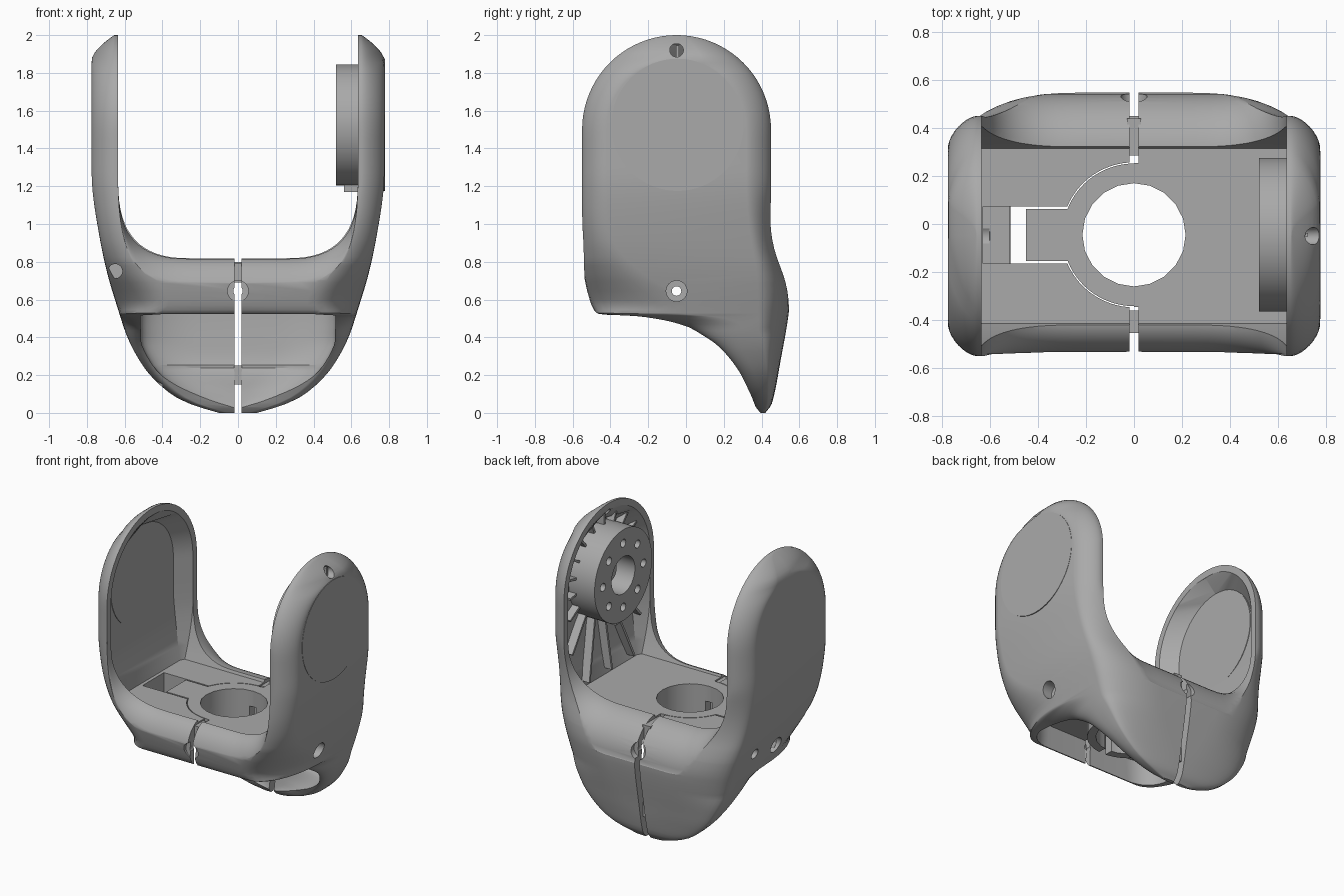
import bpy, bmesh
from math import sin, cos, pi, sqrt, radians, asin

if "Cube" in bpy.data.objects:
    bpy.data.objects.remove(bpy.data.objects["Cube"])

grey = bpy.data.materials.new("mid grey")
grey.use_nodes = True
grey.diffuse_color = (0.4, 0.4, 0.4, 1)
grey.node_tree.nodes["Principled BSDF"].inputs["Base Color"].default_value = (0.4, 0.4, 0.4, 1)

CY = -0.05          # y of the arm axis
HUB = (-0.045, 1.525)


def curve(table, z):
    """Smooth interpolation of (z, value) pairs."""
    if z <= table[0][0]:
        return table[0][1]
    if z >= table[-1][0]:
        return table[-1][1]
    i = max(k for k in range(len(table) - 1) if table[k][0] <= z)

    def slope(k):
        a, b = table[max(k - 1, 0)], table[min(k + 1, len(table) - 1)]
        return (b[1] - a[1]) / (b[0] - a[0])
    (z0, v0), (z1, v1) = table[i], table[i + 1]
    h = z1 - z0
    t = (z - z0) / h
    return ((2*t**3 - 3*t*t + 1) * v0 + (t**3 - 2*t*t + t) * h * slope(i)
            + (3*t*t - 2*t**3) * v1 + (t**3 - t*t) * h * slope(i + 1))


def loft(name, rings):
    """Closed solid through equal rings of points."""
    bm = bmesh.new()
    vs = [[bm.verts.new(p) for p in r] for r in rings]
    n = len(vs[0])
    for a, b in zip(vs, vs[1:]):
        for i in range(n):
            bm.faces.new((a[i], a[(i + 1) % n], b[(i + 1) % n], b[i]))
    bm.faces.new(vs[0])
    bm.faces.new(vs[-1])
    bmesh.ops.recalc_face_normals(bm, faces=bm.faces)
    me = bpy.data.meshes.new(name)
    bm.to_mesh(me)
    bm.free()
    me.materials.append(grey)
    ob = bpy.data.objects.new(name, me)
    bpy.context.collection.objects.link(ob)
    return ob


def turned(name, axis, u, v, steps, seg=32):
    """Stepped cylinder: steps are (position along axis, radius)."""
    place = {"x": lambda p, q, t: (t, p, q), "y": lambda p, q, t: (p, t, q),
             "z": lambda p, q, t: (p, q, t)}[axis]
    return loft(name, [[place(u + r*cos(2*pi*i/seg), v + r*sin(2*pi*i/seg), t)
                        for i in range(seg)] for t, r in steps])


def cylinder(name, axis, a, b, u, v, r, seg=32):
    return turned(name, axis, u, v, [(a, r), (b, r)], seg)


def box(name, x0, x1, y0, y1, z0, z1):
    return loft(name, [[(x0, y0, z), (x1, y0, z), (x1, y1, z), (x0, y1, z)] for z in (z0, z1)])


def cut(target, *cutters):
    for c in cutters:
        mod = target.modifiers.new("cut", "BOOLEAN")
        mod.operation, mod.solver, mod.object = "DIFFERENCE", "EXACT", c
        bpy.context.view_layer.objects.active = target
        bpy.ops.object.modifier_apply(modifier=mod.name)
        bpy.data.objects.remove(c)


def section(z, w, y0, y1, back, front, power=1.0, seg=10):
    """Rectangle with rounded corners at height z; a higher power flattens them to chamfers."""
    pts = []
    for k, (sx, top) in enumerate(((1, 1), (-1, 1), (-1, 0), (1, 0))):
        rx, ry = back if top else front
        rx, ry = min(rx, w * 0.98), min(ry, (y1 - y0) * (.3 if top else .65))
        for i in range(seg + 1):
            a = (k + i / seg) * pi / 2
            c, s = abs(cos(a))**power, abs(sin(a))**power
            pts.append((sx * (w - rx + rx*c), y1 - ry + ry*s if top else y0 + ry - ry*s, z))
    return pts


# Outer body: its front edge sweeps back underneath to the low rear tip
WIDTH = [(0, .1), (.02, .17), (.05, .26), (.1, .355), (.2, .465), (.3, .535), (.4, .585), (.5, .62),
         (.75, .695), (1, .745), (1.2, .772), (1.4, .775)]
BACK = [(0, .42), (.05, .455), (.3, .505), (.5, .54), (.6, .547), (.7, .53), (.85, .48), (1, .456), (1.2, .45)]
FRONT = [(0, .395), (.03, .37), (.08, .35), (.145, .32), (.205, .29), (.265, .25), (.325, .2), (.37, .15),
         (.415, .08), (.455, 0), (.482, -.1), (.5, -.2), (.512, -.3), (.52, -.43), (.53, -.475), (.6, -.51),
         (.7, -.535), (.8, -.55)]
BACK_RX = [(.55, .4), (.8, .3), (1, .2), (1.2, .12)]
BACK_RY = [(.3, .12), (.6, .165), (.85, .125), (1.2, .13)]
FRONT_RX = [(.3, .05), (.4, .08), (.5, .17), (.58, .28), (.75, .23), (1, .14), (1.2, .12)]
FRONT_RY = [(0, .05), (.3, .1), (.4, .2), (.5, .4), (.56, .5), (.65, .42), (.75, .3), (.9, .17), (1.2, .13)]


def half(z, r):
    return sqrt(max(r*r - max(z - 1.5, 0)**2, 0))


def body_section(z):
    if z <= 1.5:
        return section(z, curve(WIDTH, z), curve(FRONT, z), curve(BACK, z), (curve(BACK_RX, z), curve(BACK_RY, z)),
                       (curve(FRONT_RX, z), curve(FRONT_RY, z)), curve([(.8, 1), (1.2, 1.25)], z))
    h = half(z, .5)
    w = .775 - .12 * (max(z - 1.87, 0) / .13)**1.6
    corner = (w - .652, max(h - half(z, .37), .0005))
    return section(z, w, CY - h, CY + h, corner, corner, 1.25)


heights = sorted({z for z, _ in FRONT} | {.01, .02, .05, .11, .175, .235, .295, .347, .39, .435, .47, .491,
                                          .506, .516, .525, .545, .57}
                 | {.6 + .045 * i for i in range(1, 21)}) \
    + [1.5001 + .4998 * sin(i * pi / 40) for i in range(1, 21)]
body = loft("yoke_body", [body_section(z) for z in heights])

# Gap between the arms, with a rim that rolls over at front and back
half_u = [(.25 + .385 * sin(i*pi/32)**.77, 1.25 - .43 * cos(i*pi/32)**.77) for i in range(17)]
half_u.append((.635, 2.2))
outline = [(-x, z) for x, z in reversed(half_u)] + half_u
stations = []
for edge, flat, depth in ((-.542, -.39, .2), (.543, .3, .25)):
    for i in range(13):
        a = i * pi / 24
        stations.append((flat + (edge - flat) * sin(a), depth * (1 - cos(a))))
    stations.append((edge * 1.15, depth * 1.6))
stations.sort()
gap = loft("gap_cutter", [[(x, y, z - drop * max(0, min(1, (1.2 - z) / .38))) for x, z in outline]
                          for y, drop in stations])

# Dished inner faces of the arms, running down to the flat deck
rings = []
for i in range(41):
    z = .8 + 1.15 * sin(i * pi / 80)
    ha, hb = max(half(z, .455), .004), max(half(z, .36), .002)
    pinch = .09 * max(0, (1.15 - z) / .35)**1.5
    d = min(.635 + .085 * min(1, (1.952 - z) / .09), curve(WIDTH, z) - .055)
    e = min(.635, d - .005)
    right = [(e, CY - ha + pinch), (d, CY - hb + pinch*.3), (d, CY + hb - pinch*.3), (e, CY + ha - pinch)]
    rings.append([(x, y, z) for x, y in right] + [(-x, y, z) for x, y in reversed(right)])
dish = loft("dish_cutter", rings)

# Cavity below the deck, open to the front and below
INNER_W = [(.02, .06), (.05, .19), (.09, .28), (.2, .41), (.35, .505), (.45, .515), (.55, .515), (.69, .52)]
INNER_B = [(.02, .372), (.1, .385), (.235, .405), (.25, .44), (.4, .46), (.6, .465), (.69, .455)]
CORNER_X = [(.38, .08), (.5, .17), (.69, .2)]
cavity = loft("cavity_cutter", [section(z, curve(INNER_W, z), -.46, curve(INNER_B, z), (.3, .12),
                                        (curve(CORNER_X, z), .17))
                                for z in [.02 + .67 * i / 40 for i in range(41)]])
cut(body, gap, dish, cavity)


# Keyed clamp ring in the deck
def key_shape(r, x_tab, lo, hi, x_end):
    a0, a1 = asin((hi - HUB[0]) / r), asin((lo - HUB[0]) / r)
    arc = [pi/2 + (pi/2 - a0) * i / 14 for i in range(15)]
    arc2 = [pi - a1 + (pi/2 + a1) * i / 14 for i in range(15)]
    pts = [(x_end, HUB[0] + r)] + [(r*cos(a), HUB[0] + r*sin(a)) for a in arc]
    pts += [(x_tab, hi), (x_tab, lo)]
    return pts + [(r*cos(a), HUB[0] + r*sin(a)) for a in arc2] + [(x_end, HUB[0] - r)]


def prism(name, pts, z0, z1):
    return loft(name, [[(x, y, z) for x, y in pts] for z in (z0, z1)])


cut(body, prism("key_cutter", key_shape(.302, -.628, -.165, .073, .001), .6, .9),
    cylinder("bore_cutter", "z", .5, .95, 0, HUB[0], .215, 20),
    box("back_slit", -.019, .019, .255, .7, -.1, 1),
    box("front_slit", -.019, .019, -.7, -.345, -.1, 1))
ring = prism("clamp_ring", key_shape(.297, -.45, -.155, .062, .03), .69, .8)
cut(ring, cylinder("ring_bore", "z", .5, .95, 0, HUB[0], .215, 20))

# Collar below the deck around the bore
collar = cylinder("bore_collar", "z", .54, .695, 0, HUB[0], .27, 40)
cut(collar, cylinder("collar_bore", "z", .4, .95, 0, HUB[0], .215, 20),
    box("collar_slit", -.026, .026, -.6, .6, .4, .69),
    cylinder("collar_hole", "x", -.5, .5, CY, .645, .027))

# Screw holes
cut(body, cylinder("arm_hole", "x", .6, 1, CY, 1.92, .036),
    cylinder("corner_hole", "y", -.7, -.36, -.65, .75, .038),
    cylinder("side_hole", "x", -.8, -.62, .2, .68, .035),
    cylinder("low_hole", "x", -.6, -.4, .36, .14, .03))
for s in (-1, 1):
    cut(body, turned("side_bore", "x", CY, .645, [(s*.42, .025), (s*.6, .025), (s*.601, .055), (s*.95, .055)]),
        turned("end_bore", "y", 0, .645, [(s*.4, .025), (s*.5, .025), (s*.501, .055), (s*.95, .055)]))

# Spacers bridging the clamp slit
parts = [box("front_spacer", -.03, .03, -.455, -.36, .7, .79),
         box("back_spacer", -.03, .03, .285, .44, .7, .79),
         box("low_spacer", -.022, .022, .4, .45, .15, .25)]

# Bearing hub with a bolt circle, on the left arm
hub = cylinder("bearing_hub", "x", .52, .74, *HUB, .32, 64)
cut(hub, cylinder("hub_bore", "x", .4, .7, *HUB, .13))
for i in range(8):
    a = i * pi / 4
    cut(hub, cylinder("bolt_hole", "x", .4, .6, HUB[0] + .225*cos(a), HUB[1] + .225*sin(a), .028, 16))
parts += [hub, cylinder("hub_axle", "x", .62, .72, *HUB, .07),
          box("hub_nub", .56, .66, -.07, -.02, 1.17, 1.23)]

# Radial ribs around the hub, long below it and following the wall
for i in range(18):
    a = radians(20 * i + 10)
    c, s = cos(a), sin(a)
    end = min(.42, .38 / max(abs(c), .01))
    if s < 0:
        end = min((HUB[1] - .84) / -s, .38 / max(abs(c), .01))
    profile = []
    for r in (.3, end):
        y, z = HUB[0] + r*c, HUB[1] + r*s
        back = min(.725, curve(WIDTH, z) - .05)
        profile.append([(x, y - t*s, z + t*c) for x, t in
                        ((back - .06, -.008), (back, -.008), (back, .008), (back - .06, .008))])
    parts.append(loft("hub_rib", profile))

# Round cover plates
parts += [cylinder("arm_cover", "x", .77, .777, *HUB, .35, 64),
          cylinder("inner_pad", "x", -.724, -.716, HUB[0], HUB[1] - .01, .345, 64)]

# Smooth shading with crisp edges
for ob in bpy.context.selected_objects:
    ob.select_set(False)
for ob in [body, ring, collar] + parts:
    ob.select_set(True)
bpy.context.view_layer.objects.active = body
bpy.ops.object.shade_smooth_by_angle(angle=radians(32))
